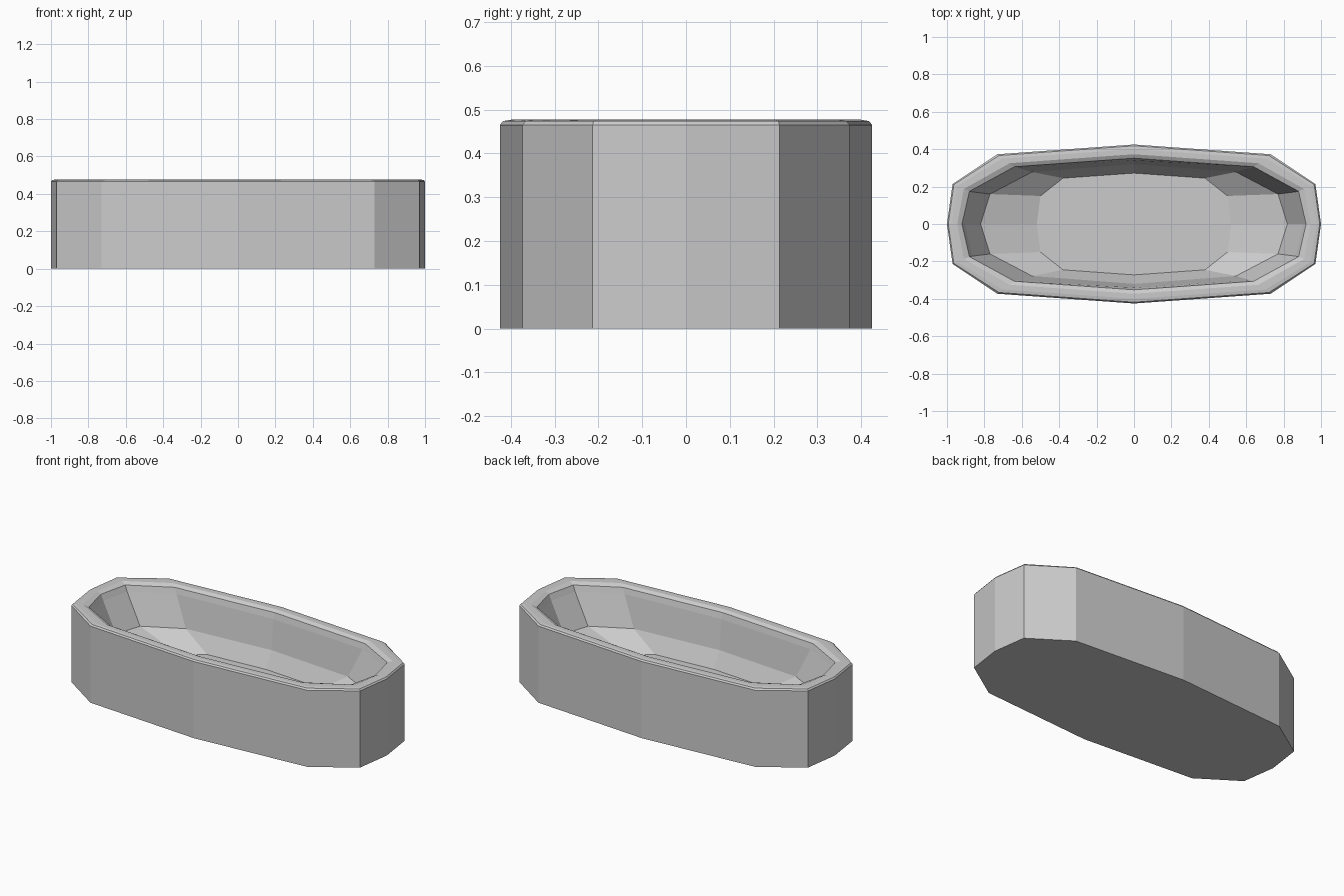
import bpy, bmesh

if "Cube" in bpy.data.objects:
    bpy.data.objects.remove(bpy.data.objects["Cube"])

# Each ring: z, then quarter outline (end, end corner, side corner, side middle)
rings = [
    (0.000, (1.00, 0), (0.97, 0.213), (0.73, 0.373), (0, 0.425)),    # base
    (0.465, (1.00, 0), (0.97, 0.213), (0.73, 0.373), (0, 0.425)),    # outer wall top
    (0.474, (0.993, 0), (0.963, 0.211), (0.722, 0.366), (0, 0.418)),  # rim bevel
    (0.477, (0.975, 0), (0.945, 0.203), (0.705, 0.350), (0, 0.400)),  # rim crest
    (0.477, (0.945, 0), (0.91, 0.187), (0.665, 0.325), (0, 0.373)),
    (0.465, (0.92, 0), (0.88, 0.175), (0.64, 0.306), (0, 0.352)),     # inner lip
    (0.430, (0.905, 0), (0.865, 0.172), (0.625, 0.302), (0, 0.340)),
    (0.250, (0.82, 0), (0.77, 0.160), (0.545, 0.278), (0, 0.320)),    # basin mid
    (0.150, (0.52, 0), (0.50, 0.150), (0.38, 0.245), (0, 0.272)),     # basin floor
]


def full_outline(q):
    """Mirror a quarter outline into the closed 12-sided loop."""
    half = list(q) + [(-x, y) for x, y in reversed(q[:-1])]
    return half + [(-x, -y) for x, y in half[1:-1]]


bm = bmesh.new()
loops = [[bm.verts.new((x, y, z)) for x, y in full_outline(q)] for z, *q in rings]
n = len(loops[0])
for a, b in zip(loops, loops[1:]):
    for i in range(n):
        j = (i + 1) % n
        bm.faces.new((a[i], a[j], b[j], b[i]))
bm.faces.new(list(reversed(loops[0])))   # underside
bm.faces.new(loops[-1])                  # basin floor
bmesh.ops.recalc_face_normals(bm, faces=bm.faces)

mesh = bpy.data.meshes.new("bathtub")
bm.to_mesh(mesh)
bm.free()
tub = bpy.data.objects.new("bathtub", mesh)
bpy.context.collection.objects.link(tub)
